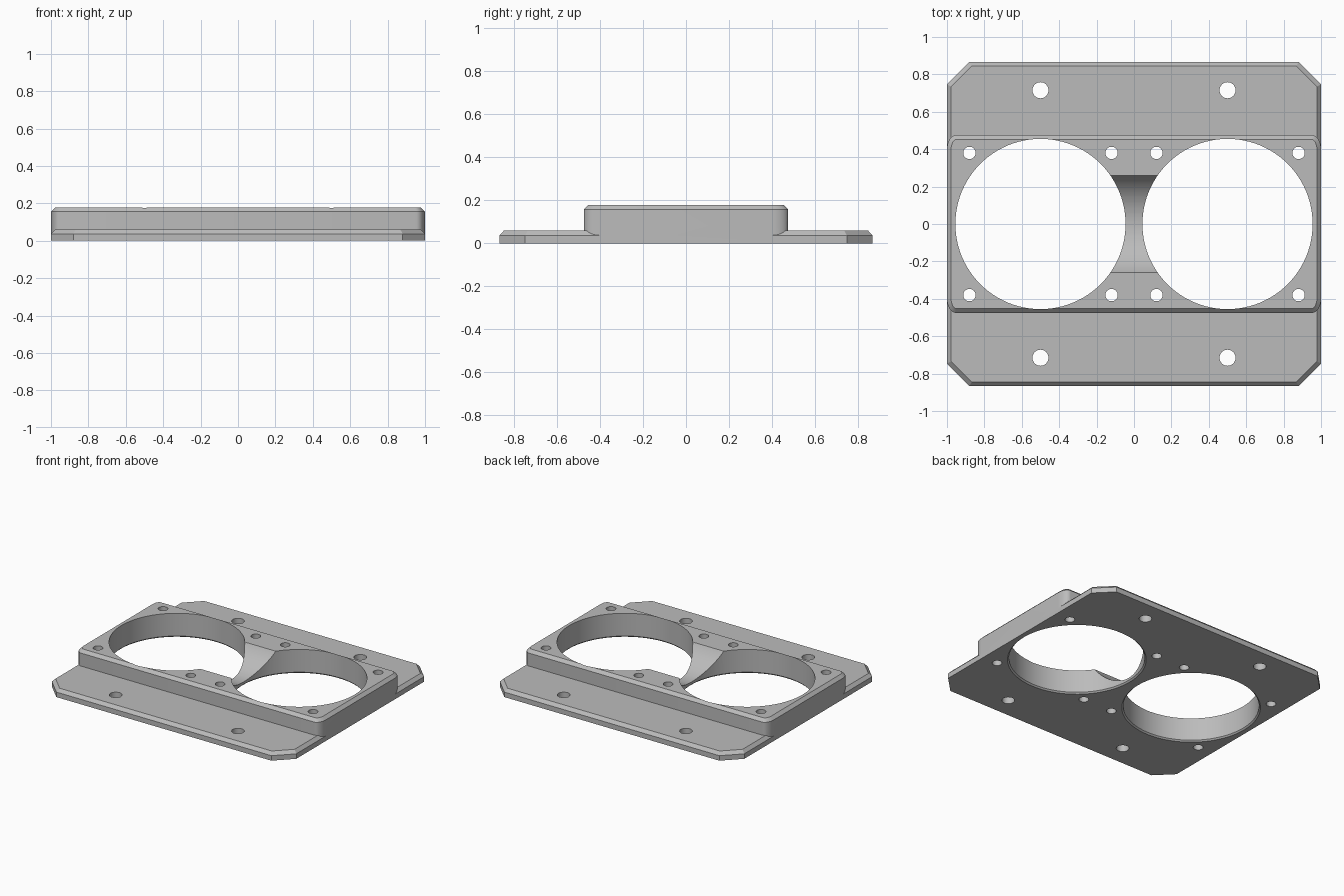
import bpy, bmesh, math

if "Cube" in bpy.data.objects:
    bpy.data.objects.remove(bpy.data.objects["Cube"], do_unlink=True)

grey = bpy.data.materials.new("mid_grey")
grey.use_nodes = True
COLOUR = (0.5, 0.5, 0.5, 1)
grey.diffuse_color = COLOUR
grey.node_tree.nodes["Principled BSDF"].inputs["Base Color"].default_value = COLOUR


def loft(bm, rings):
    """Skin a closed solid through rings of matching length."""
    loops = [[bm.verts.new(p) for p in ring] for ring in rings]
    n = len(loops[0])
    for a, b in zip(loops, loops[1:]):
        for i in range(n):
            j = (i + 1) % n
            bm.faces.new((a[i], a[j], b[j], b[i]))
    bm.faces.new(loops[0][::-1])
    bm.faces.new(loops[-1])


def make(name, solids):
    bm = bmesh.new()
    for rings in solids:
        loft(bm, rings)
    bmesh.ops.recalc_face_normals(bm, faces=bm.faces)
    mesh = bpy.data.meshes.new(name)
    bm.to_mesh(mesh)
    bm.free()
    mesh.materials.append(grey)
    obj = bpy.data.objects.new(name, mesh)
    bpy.context.collection.objects.link(obj)
    return obj


def outline(hx, hy, rx, ry, steps, z):
    """Rectangle with chamfered (steps=1) or rounded corners."""
    pts = []
    for q, (sx, sy) in enumerate(((1, 1), (-1, 1), (-1, -1), (1, -1))):
        for i in range(steps + 1):
            a = math.pi / 2 * (q + i / steps)
            pts.append((sx * (hx - rx) + rx * math.cos(a),
                        sy * (hy - ry) + ry * math.sin(a), z))
    return pts


def circle(x, y, r, z, n=96):
    return [(x + r * math.cos(2 * math.pi * i / n),
             y + r * math.sin(2 * math.pi * i / n), z) for i in range(n)]


def combine(target, other, operation):
    mod = target.modifiers.new(operation.title(), "BOOLEAN")
    mod.operation = operation
    mod.solver = "EXACT"
    mod.object = other
    bpy.context.view_layer.objects.active = target
    bpy.ops.object.modifier_apply(modifier=mod.name)
    bpy.data.objects.remove(other, do_unlink=True)


# Base plate with clipped corners and a bevelled top edge
B = 0.022
HY = 0.867
plate = make("mounting_plate", [[
    outline(1, HY, 0.12, 0.12, 1, 0),
    outline(1, HY, 0.12, 0.12, 1, 0.037),
    outline(1 - B, HY - B, 0.11, 0.11, 1, 0.06)]])

# Raised block with rounded corners and a bevelled top edge
TOP = 0.178
block = make("raised_block", [[
    outline(1, 0.475, 0.047, 0.075, 8, 0.01),
    outline(1, 0.475, 0.047, 0.075, 8, TOP - B),
    outline(1 - B, 0.475 - B, 0.03, 0.055, 8, TOP)]])
combine(plate, block, "UNION")

# Shallow rounded trough across the bridge between the openings
R = 0.3
trough = make("trough_cutter", [[
    [(x, y, z + TOP + 0.15) for y, z, _ in circle(0, 0, R, 0)]
    for x in (-0.3, 0.3)]])
combine(plate, trough, "DIFFERENCE")

# Large openings with a fine lower chamfer, and screw holes
cuts = []
for sx in (-1, 1):
    cx = sx * 0.5
    cuts.append([circle(cx, 0, 0.475, -0.01), circle(cx, 0, 0.455, 0.01),
                 circle(cx, 0, 0.455, 0.3)])
    for sy in (-1, 1):
        holes = [(cx, sy * 0.715, 0.043)]
        holes += [(cx + d, sy * 0.38, 0.033) for d in (-0.38, 0.38)]
        for x, y, r in holes:
            cuts.append([circle(x, y, r, z, 32) for z in (-0.1, 0.3)])
combine(plate, make("hole_cutter", cuts), "DIFFERENCE")

bpy.ops.object.select_all(action="DESELECT")
plate.select_set(True)
bpy.context.view_layer.objects.active = plate
bpy.ops.object.shade_smooth_by_angle(angle=math.radians(30))
